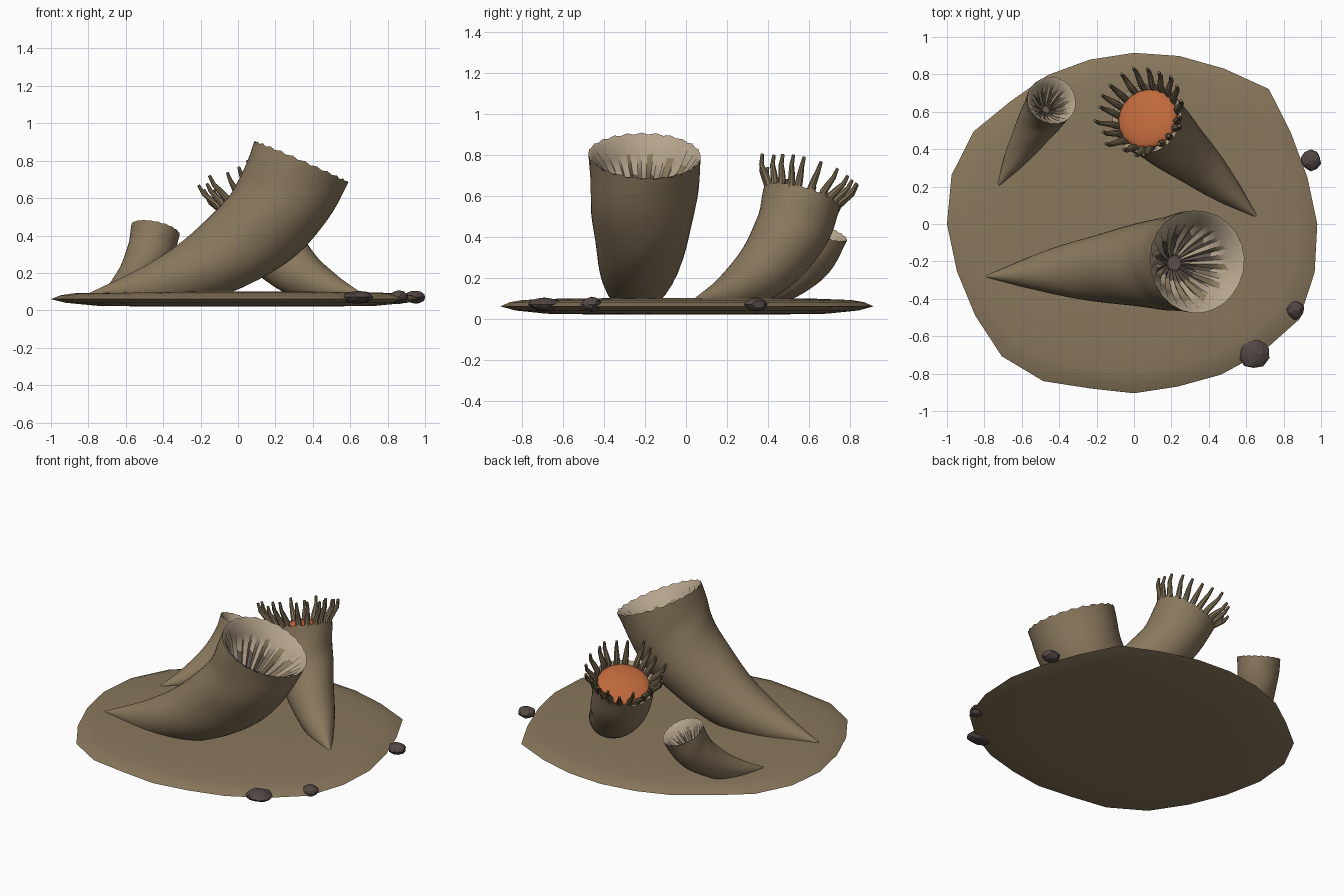
import bpy, bmesh, math, random
from mathutils import Vector, Matrix

random.seed(4)
cube = bpy.data.objects.get("Cube")
if cube:
    bpy.data.objects.remove(cube, do_unlink=True)


def material(name, rgb):
    m = bpy.data.materials.new(name)
    m.use_nodes = True
    m.diffuse_color = (*rgb, 1)
    m.node_tree.nodes["Principled BSDF"].inputs["Base Color"].default_value = (*rgb, 1)
    return m


BROWN = material("olive brown", (0.25, 0.185, 0.107))
PALE = material("pale cup", (0.46, 0.37, 0.26))
STREAK = material("cup streak", (0.27, 0.21, 0.12))
DARK = material("deep cup", (0.13, 0.10, 0.085))
ORANGE = material("orange polyp", (0.52, 0.14, 0.044))
TENTACLE = material("tentacle brown", (0.21, 0.16, 0.09))
ROCK = material("dark stone", (0.085, 0.064, 0.06))


def finish(name, bm, mats, smooth=True, matrix=None):
    bmesh.ops.recalc_face_normals(bm, faces=bm.faces)
    mesh = bpy.data.meshes.new(name)
    bm.to_mesh(mesh)
    bm.free()
    for m in mats:
        mesh.materials.append(m)
    ob = bpy.data.objects.new(name, mesh)
    bpy.context.collection.objects.link(ob)
    if matrix:
        ob.matrix_world = matrix
    if smooth:
        bpy.ops.object.select_all(action="DESELECT")
        ob.select_set(True)
        bpy.context.view_layer.objects.active = ob
        bpy.ops.object.shade_smooth_by_angle(angle=math.radians(42))
    return ob


def bridge(bm, a, b):
    n = len(a)
    return [bm.faces.new((a[j], a[(j + 1) % n], b[(j + 1) % n], b[j])) for j in range(n)]


def ring(bm, centre, u, v, radius, n):
    """radius is a function of the vertex index"""
    out = []
    for j in range(n):
        a = math.tau * j / n
        out.append(bm.verts.new(centre + (u * math.cos(a) + v * math.sin(a)) * radius(j)))
    return out


def sweep(bm, points, radii, side, n, lump=0.0):
    rings = []
    for i, p in enumerate(points):
        t = (points[min(i + 1, len(points) - 1)] - points[max(i - 1, 0)]).normalized()
        rings.append(ring(bm, p, t.cross(side), side, lambda j: radii[i] * (
            1 + lump * math.sin(3 * math.tau * j / n + i * 0.9)), n))
    for a, b in zip(rings, rings[1:]):
        bridge(bm, a, b)
    bm.faces.new(rings[0])
    return rings, t


def smooth_path(keys, steps):
    """Catmull-Rom through the keys"""
    k = [keys[0] * 2 - keys[1]] + keys + [keys[-1] * 2 - keys[-2]]
    out = []
    for i in range(1, len(k) - 2):
        a, b, c, d = k[i - 1:i + 3]
        for s in range(steps):
            t = s / steps
            out.append((b * 2 + (c - a) * t + (a * 2 - b * 5 + c * 4 - d) * t ** 2
                        + (b * 3 - a - c * 3 + d) * t ** 3) / 2)
    return out + [keys[-1]]


# Shared horn outline: distance along the ground, height, radius
HORN = smooth_path([Vector(k) for k in (
    (0, 0, 0.004), (0.30, 0.04, 0.104), (0.565, 0.14, 0.166),
    (0.79, 0.30, 0.208), (0.92, 0.45, 0.230), (1.0, 0.62, 0.243))], 4)
SIDE = Vector((0, 1, 0))
# Cup wall: radius and depth as shares of the mouth radius
CUP = ((0.93, 0.02), (0.78, 0.28), (0.6, 0.6), (0.4, 0.9), (0.18, 1.1))


def horn(name, tip, mouth, n, open_cup=True):
    tip, run = Vector(tip), Vector(mouth) - Vector(tip)
    size = run.length
    matrix = Matrix.Translation((*tip, 0.09)) @ Matrix.Rotation(math.atan2(run.y, run.x), 4, "Z")
    bm = bmesh.new()
    pts = [Vector((p.x, 0, p.y)) * size for p in HORN]
    rings, axis = sweep(bm, pts, [p.z * size for p in HORN], SIDE, n, 0.012)
    R, centre, u = HORN[-1].z * size, pts[-1], axis.cross(SIDE)
    # scalloped lip
    for v in rings[-1][::2]:
        v.co += axis * R * 0.035
    last = rings[-1]
    for k, (r, depth) in enumerate(CUP if open_cup else CUP[:2]):
        ridge = 0.0 if k == 0 else 0.055
        new = ring(bm, centre - axis * R * depth, u, SIDE,
                   lambda j: R * (r - (ridge if j % 2 else -ridge * 0.5)), n)
        for j, f in enumerate(bridge(bm, last, new)):
            f.material_index = 1
            if k in (2, 3) and j % 4 == 1:
                f.material_index = 2
            if (k >= 3 and j % 4 == 2) or (k == 4 and j % 2):
                f.material_index = 3
        last = new
    bm.faces.new(last).material_index = 3
    finish(name, bm, (BROWN, PALE, STREAK, DARK), matrix=matrix)
    return matrix, centre, u, axis, R


# Base plate with an uneven outline
OUTLINE = (.98, .96, .97, 1.02, .96, .93, .915, .91, .92, .93, .99, 1.01,
           1.0, .98, .98, 1.0, .97, .91, .905, .90, .93, .97, 1.02, 1.0)
bm = bmesh.new()
X, Y = Vector((1, 0, 0)), Vector((0, 1, 0))
levels = [ring(bm, Vector((0, 0, z)), X, Y, lambda j: OUTLINE[j] * s, 24) for s, z in (
    (0.45, 0.02), (0.75, 0.024), (0.92, 0.04), (1.0, 0.06), (0.95, 0.08),
    (0.88, 0.091), (0.7, 0.097), (0.4, 0.1))]
for a, b in zip(levels, levels[1:]):
    bridge(bm, a, b)
bm.faces.new(levels[0])
bm.faces.new(levels[-1])
finish("base_plate", bm, (BROWN,))

# Three horns
horn("large_horn", (-0.79, -0.28), (0.335, -0.2), 48)
horn("small_horn", (-0.73, 0.2), (-0.44, 0.66), 40)
matrix, centre, u, axis, R = horn("middle_horn", (0.66, 0.035), (0.07, 0.565), 40, False)

# Orange polyp dome filling the middle horn
bm = bmesh.new()
bmesh.ops.create_uvsphere(bm, u_segments=28, v_segments=14, radius=1)
frame = Matrix((u, SIDE, axis)).transposed().to_4x4()
dome = matrix @ Matrix.Translation(centre - axis * 0.012) @ frame
finish("polyp", bm, (ORANGE,), matrix=dome @ Matrix.Diagonal((R * 0.85, R * 0.85, 0.045, 1)))

# Tentacles around the polyp
bm = bmesh.new()
COUNT = 20
for i in range(COUNT):
    a = math.tau * (i + random.uniform(-0.2, 0.2)) / COUNT
    out = u * math.cos(a) + SIDE * math.sin(a)
    lean, tall = random.uniform(0.7, 1.25), random.uniform(0.85, 1.1)
    path = [centre + out * (R * 0.88 + o * lean) + axis * h * tall for o, h in (
        (0, -0.03), (0.008, 0.025), (0.035, 0.065), (0.06, 0.1), (0.07, 0.15))]
    rings, _ = sweep(bm, path, (0.018, 0.019, 0.016, 0.012, 0.008), axis.cross(out), 8)
    bm.faces.new(rings[-1])
finish("tentacles", bm, (TENTACLE,), matrix=matrix)

# Loose stones on the edge
for name, x, y, r in (("large_stone", 0.64, -0.69, 0.085),
                      ("small_stone", 0.86, -0.46, 0.052),
                      ("side_stone", 0.945, 0.34, 0.057)):
    bm = bmesh.new()
    bmesh.ops.create_icosphere(bm, subdivisions=2, radius=r)
    for v in bm.verts:
        v.co *= random.uniform(0.86, 1.04)
        v.co.z *= 0.036 / r
    finish(name, bm, (ROCK,), False, Matrix.Translation((x, y, 0.07)))
